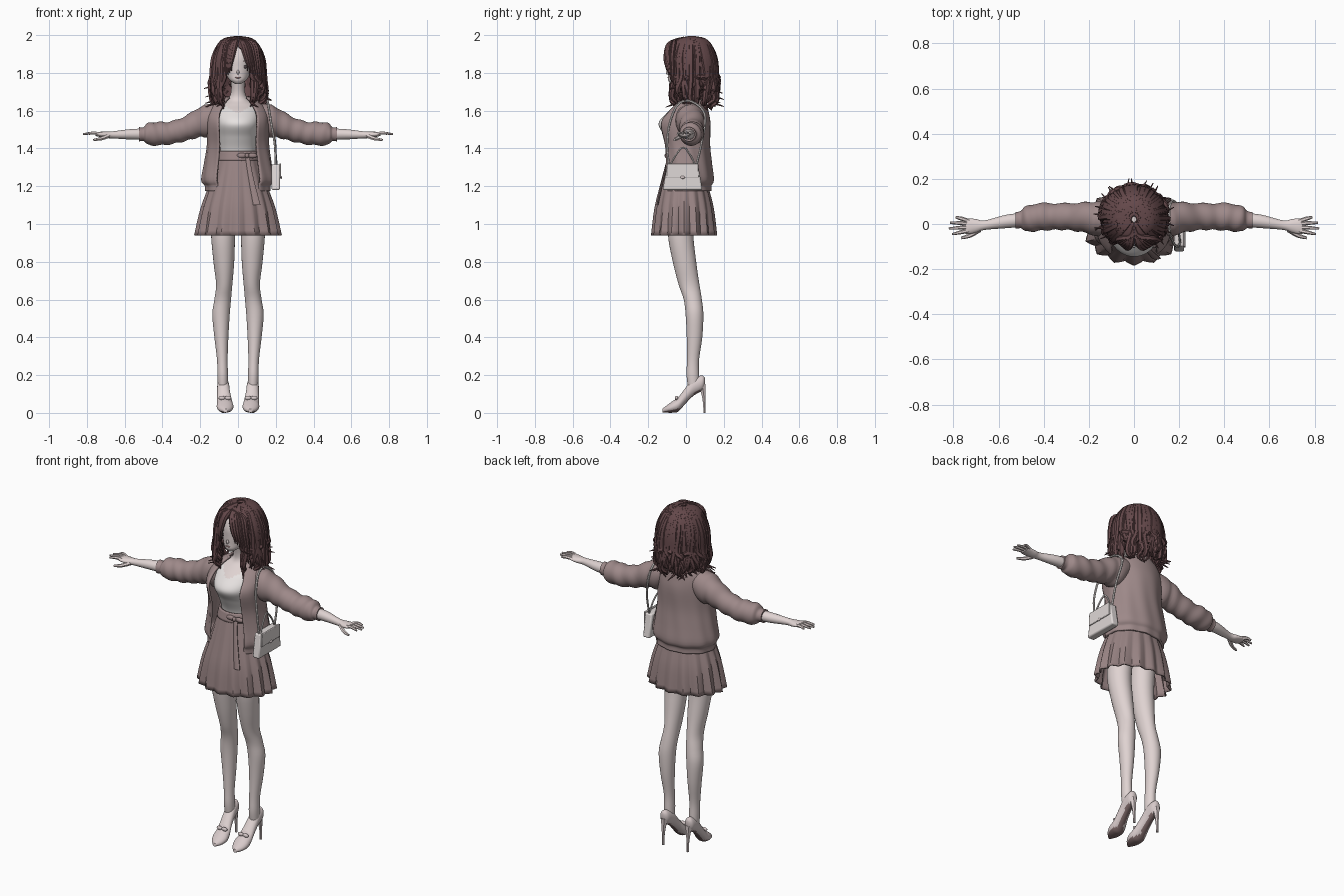
import bpy, bmesh, math, random
from mathutils import Matrix, Vector

cube = bpy.data.objects.get("Cube")
if cube:
    bpy.data.objects.remove(cube)
rng = random.Random(4)


def material(name, *rgb):
    m = bpy.data.materials.new(name)
    m.use_nodes = True
    m.diffuse_color = (*rgb, 1)
    m.node_tree.nodes["Principled BSDF"].inputs["Base Color"].default_value = (*rgb, 1)
    return m


HAIR = material("dark auburn hair", .13, .066, .07)
KNIT = material("mauve knit", .34, .25, .25)
SKIRT = material("dusky mauve cloth", .31, .225, .225)
SKIN = material("pale skin", .74, .65, .64)
WHITE = material("off white cotton", .86, .82, .81)
SHOE = material("blush leather", .68, .59, .59)
SOLE = material("brown sole", .22, .15, .15)
BAG = material("cream leather", .74, .69, .68)
EYE = material("dark eye", .07, .05, .055)
LIP = material("rose lip", .5, .3, .3)


def add(name, bm, mat):
    bmesh.ops.recalc_face_normals(bm, faces=bm.faces)
    me = bpy.data.meshes.new(name)
    bm.to_mesh(me)
    bm.free()
    me.materials.append(mat)
    ob = bpy.data.objects.new(name, me)
    bpy.context.collection.objects.link(ob)
    return ob


def spline(rows, steps=4):
    """Smooth Catmull-Rom rows through the given rows."""
    out = []
    for i in range(len(rows) - 1):
        quad = rows[max(i - 1, 0)], rows[i], rows[i + 1], rows[min(i + 2, len(rows) - 1)]
        for k in range(steps):
            t = k / steps
            out.append([b + t * ((c - a) + t * (2 * a - 5 * b + 4 * c - d + t * (3 * (b - c) + d - a))) / 2
                        for a, b, c, d in zip(*quad)])
    return out + [list(rows[-1])]


def loft(name, rows, mat, axis="z", n=28, steps=4, fold=None, shell=0):
    """Rows are position, centre u, v, radius u, v and, for open shells, the front gap angle."""
    bm, rings = bmesh.new(), []
    opened = len(rows[0]) > 5
    for row in spline(rows, steps):
        p, cu, cv, ru, rv = row[:5]
        gap = max(row[5], .01) if opened else 0
        ring = []
        for i in range(n + opened):
            t = -math.pi / 2 + gap + (math.tau - 2 * gap) * i / n
            k = fold(t, p) if fold else 1
            u, v = cu + ru * k * math.cos(t), cv + rv * k * math.sin(t)
            ring.append(bm.verts.new({"x": (p, u, v), "y": (u, p, v), "z": (u, v, p)}[axis]))
        rings.append(ring)
    for a, b in zip(rings, rings[1:]):
        for i in range(n):
            j = (i + 1) % len(a)
            bm.faces.new((a[i], a[j], b[j], b[i]))
    if not shell:
        bm.faces.new(rings[0])
        bm.faces.new(rings[-1])
    ob = add(name, bm, mat)
    if shell:
        mod = ob.modifiers.new("thickness", "SOLIDIFY")
        mod.thickness, mod.offset = shell, 0
    return ob


def strands(name, paths, mat, steps=5):
    """Tapered round strands; every path point is x, y, z, radius."""
    cu = bpy.data.curves.new(name, "CURVE")
    cu.dimensions, cu.bevel_depth, cu.bevel_resolution, cu.use_fill_caps = "3D", 1, 1, True
    for path in paths:
        pts = spline(path, steps)
        sp = cu.splines.new("POLY")
        sp.points.add(len(pts) - 1)
        for point, (x, y, z, r) in zip(sp.points, pts):
            point.co, point.radius = (x, y, z, 1), max(r, .001)
    cu.materials.append(mat)
    ob = bpy.data.objects.new(name, cu)
    bpy.context.collection.objects.link(ob)
    bpy.ops.object.select_all(action="DESELECT")
    ob.select_set(True)
    bpy.context.view_layer.objects.active = ob
    bpy.ops.object.convert(target="MESH")
    return bpy.context.view_layer.objects.active


def ball(name, at, size, mat):
    bm = bmesh.new()
    bmesh.ops.create_uvsphere(bm, u_segments=16, v_segments=10, radius=1,
                              matrix=Matrix.Translation(at) @ Matrix.Diagonal((*size, 1)))
    return add(name, bm, mat)


def box(name, at, size, mat, taper=1, bevel=.008):
    bm = bmesh.new()
    bmesh.ops.create_cube(bm, size=1)
    for v in bm.verts:
        if v.co.z > 0:
            v.co.y *= taper
        v.co = Vector(at) + Vector([a * b for a, b in zip(v.co, size)])
    ob = add(name, bm, mat)
    mod = ob.modifiers.new("rounding", "BEVEL")
    mod.width, mod.segments = bevel, 2
    return ob


def paint(ob, mat, rule):
    ob.data.materials.append(mat)
    for f in ob.data.polygons:
        if rule(f.center, f.normal):
            f.material_index = len(ob.data.materials) - 1


def mirror(ob):
    twin = ob.copy()
    twin.data = ob.data.copy()
    twin.name = ob.name.replace("left", "right")
    twin.data.transform(Matrix.Scale(-1, 4, (1, 0, 0)))
    twin.data.flip_normals()
    bpy.context.collection.objects.link(twin)


# Torso with a low-necked top
torso = loft("torso", [(1.3, 0, 0, .1, .075), (1.38, 0, 0, .093, .075), (1.46, 0, -.015, .1, .095),
                       (1.53, 0, -.025, .112, .12), (1.59, 0, -.005, .115, .095), (1.63, 0, .02, .1, .07),
                       (1.66, 0, .03, .055, .05), (1.7, 0, .025, .037, .04), (1.77, 0, .01, .037, .04)],
             WHITE, n=48, steps=8)
paint(torso, SKIN, lambda c, d: c.z > 1.585 + .6 * abs(c.x))

# Head and face
loft("head", [(1.74, 0, -.065, .012, .014), (1.76, 0, -.048, .042, .046), (1.79, 0, -.025, .062, .07),
              (1.83, 0, -.01, .075, .086), (1.88, 0, 0, .08, .095), (1.93, 0, .01, .072, .085),
              (1.97, 0, .02, .035, .045)], SKIN)
ball("nose", (0, -.097, 1.803), (.007, .01, .012), SKIN)
ball("mouth", (0, -.094, 1.775), (.015, .004, .004), LIP)
for ob in (ball("left_eye", (.034, -.084, 1.832), (.016, .005, .009), EYE),
           ball("left_brow", (.036, -.086, 1.862), (.019, .005, .003), HAIR),
           ball("left_ear", (.078, .005, 1.815), (.01, .018, .027), SKIN)):
    mirror(ob)

# Hair: under-layer, long wavy locks and a parted fringe
loft("hair_base", [(1.66, 0, .07, .1, .06, 1.5), (1.76, 0, .05, .115, .1, 1.2), (1.84, 0, .03, .115, .118, .85),
                   (1.9, 0, .025, .112, .12, .6), (1.935, 0, .02, .1, .11, .05), (1.97, 0, .02, .065, .075, .02),
                   (1.988, 0, .02, .012, .015, .02)], HAIR, n=36, shell=.01)
locks = []
for i in range(120):
    a = math.radians(-52 + 284 * (i + rng.random()) / 120)
    c, s = math.cos(a), math.sin(a)
    out, wave, tip = rng.uniform(.93, 1.06), rng.uniform(-.025, .025), rng.uniform(1.6, 1.72)
    flick = rng.uniform(.1, .15) if i % 6 else .18
    profile = [(.02, 1.984, .012, 0), (.083, 1.962, .016, 0), (.122 * out, 1.88, .017, 0),
               (.132 * out, 1.78, .017, -wave / 2), (.142 * out, tip + .06, .014, wave),
               (.12 * out, tip + .025, .009, 0), (flick, tip, .002, wave)]
    locks.append([(r * c - w * s, .03 + r * s * .95 + w * c, z, thick) for r, z, thick, w in profile])
strands("long_hair_locks", locks, HAIR, 4)
fringe = []
for side, spread in ((1, 1), (-1, .7)):
    for i in range(7):
        k = spread * side
        fringe.append([(0, -.01 - .008 * i, 1.984 - .002 * i, .01),
                       (k * (.018 + .011 * i), -.088 + .004 * i, 1.953, .013),
                       (k * (.04 + .011 * i), -.108 + .006 * i, 1.885, .011),
                       (k * (.052 + .011 * i), -.105 + .006 * i, 1.84 - .008 * i, .007),
                       (k * (.05 + .013 * i), -.1 + .005 * i, 1.81 - .01 * i, .002)])
strands("fringe", fringe, HAIR)

# Open cardigan with bloused sleeves
loft("cardigan_body", [(1.175, 0, 0, .166, .128, .68), (1.205, 0, 0, .168, .128, .68), (1.235, 0, .003, .186, .138, .66),
                       (1.32, 0, .002, .172, .13, .66), (1.42, 0, -.005, .158, .128, .66),
                       (1.53, 0, -.018, .16, .142, .68), (1.59, 0, 0, .152, .115, .68),
                       (1.635, 0, .02, .12, .085, .66), (1.67, 0, .035, .062, .058, .8)], KNIT, n=60, shell=.012,
     fold=lambda t, z: 1 + .018 * math.sin(11 * t + 9 * z) * min(1, max(0, (1.6 - z) * 4)))
mirror(loft("left_sleeve", [(.08, .03, 1.585, .055, .05), (.14, .022, 1.55, .078, .088), (.2, .027, 1.54, .07, .08),
                            (.28, .032, 1.505, .06, .066), (.36, .033, 1.482, .059, .06), (.43, .03, 1.478, .061, .062),
                            (.48, .022, 1.477, .055, .055), (.5, .02, 1.476, .038, .038),
                            (.525, .018, 1.475, .037, .037)], KNIT, "x", n=32, steps=6,
            fold=lambda t, x: 1 + (.05 if x > .17 else 0) * math.sin(85 * x + 2 * math.sin(t + 9 * x))))

# Forearms and hands
mirror(loft("left_forearm", [(.46, .02, 1.475, .03, .03), (.56, .012, 1.475, .03, .028), (.66, -.005, 1.472, .021, .019),
                             (.7, -.008, 1.472, .03, .017), (.735, -.01, 1.475, .035, .013),
                             (.755, -.01, 1.475, .03, .009)], SKIN, "x", n=20))
fingers = [[(.73, y * .7 - .004, 1.476, .009), (.765, y, 1.482, .009), (tip, y * 1.25, 1.476, .005)]
           for y, tip in ((.024, .79), (.004, .815), (-.016, .82), (-.036, .805))]
fingers.append([(.685, -.025, 1.467, .012), (.725, -.05, 1.452, .01), (.765, -.062, 1.445, .006)])
mirror(strands("left_fingers", fingers, SKIN))

# Pleated skirt, waistband and tie
loft("skirt", [(1.385, 0, 0, .097, .085), (1.33, 0, -.005, .108, .095), (1.2, 0, -.01, .148, .122),
               (1.08, 0, -.01, .188, .148), (.94, 0, -.01, .216, .162)], SKIRT, n=128, shell=.008,
     fold=lambda t, z: 1 + .13 * (1.385 - z) * (2 * abs((t * 16 / math.tau) % 1 - .5) * 2 - 1))
loft("waistband", [(1.335, 0, -.004, .111, .099), (1.385, 0, 0, .1, .089)], SKIRT, n=40, shell=.008)
loft("waist_tie", [(1.36, .05, -.092, .012, .005), (1.28, .062, -.112, .013, .005), (1.2, .078, -.13, .016, .005),
                   (1.1, .1, -.152, .02, .005)], SKIRT, n=10)
for x in (.02, .075):
    ball("tie_bow_loop", (x, -.095, 1.362), (.028, .012, .014), SKIRT)
ball("tie_knot", (.048, -.102, 1.362), (.011, .012, .013), SKIRT)

# Legs
mirror(loft("left_leg", [(1.12, .075, -.015, .068, .075), (.95, .079, -.028, .064, .068), (.8, .075, -.008, .055, .062),
                         (.68, .073, .016, .043, .055), (.6, .081, .036, .044, .048), (.52, .09, .045, .046, .047),
                         (.4, .088, .045, .037, .041), (.28, .083, .037, .028, .032), (.2, .081, .036, .028, .033),
                         (.14, .08, .04, .026, .03)], SKIN))

# Pointed high-heeled shoes with bows
shoe = loft("left_shoe", [(.1, .08, .165, .012, .02), (.085, .08, .158, .027, .04), (.04, .078, .137, .032, .046),
                          (0, .075, .094, .035, .042), (-.04, .07, .046, .042, .038), (-.07, .068, .032, .044, .031),
                          (-.1, .067, .021, .033, .02), (-.125, .066, .012, .01, .01)], SHOE, "y", n=24)
paint(shoe, SKIN, lambda c, d: d.z > .35 and -.035 < c.y < .06)
paint(shoe, SOLE, lambda c, d: d.z < -.6)
mirror(shoe)
mirror(strands("left_heel", [[(.08, .085, .15, .022), (.08, .093, .1, .013), (.08, .097, .05, .008),
                              (.08, .098, 0, .007)]], SHOE))
for x in (.053, .085):
    mirror(ball("left_shoe_bow", (x, -.05, .079), (.018, .009, .011), SHOE))

# Shoulder bag
box("bag_body", (.2, -.018, 1.248), (.045, .21, .135), BAG, .78)
box("bag_flap", (.224, -.018, 1.283), (.009, .172, .075), BAG, .96, .003)
ball("bag_clasp", (.228, -.018, 1.247), (.005, .012, .008), SHOE)
strands("bag_strap", [[(.2, -.09, 1.31, .006), (.195, -.1, 1.42, .006), (.175, -.085, 1.54, .006), (.16, -.04, 1.635, .006),
                       (.155, .03, 1.648, .006), (.165, .1, 1.58, .006), (.195, .085, 1.44, .006), (.2, .055, 1.31, .006)],
                      [(.205, -.085, 1.31, .005), (.2, -.05, 1.37, .005), (.195, -.015, 1.405, .005),
                       (.2, .02, 1.37, .005), (.205, .05, 1.31, .005)]], BAG)

# Smooth shading with crisp folds
bpy.ops.object.select_all(action="DESELECT")
for ob in bpy.context.scene.objects:
    if ob.type == "MESH":
        ob.select_set(True)
        bpy.context.view_layer.objects.active = ob
bpy.ops.object.shade_smooth_by_angle(angle=.8)
